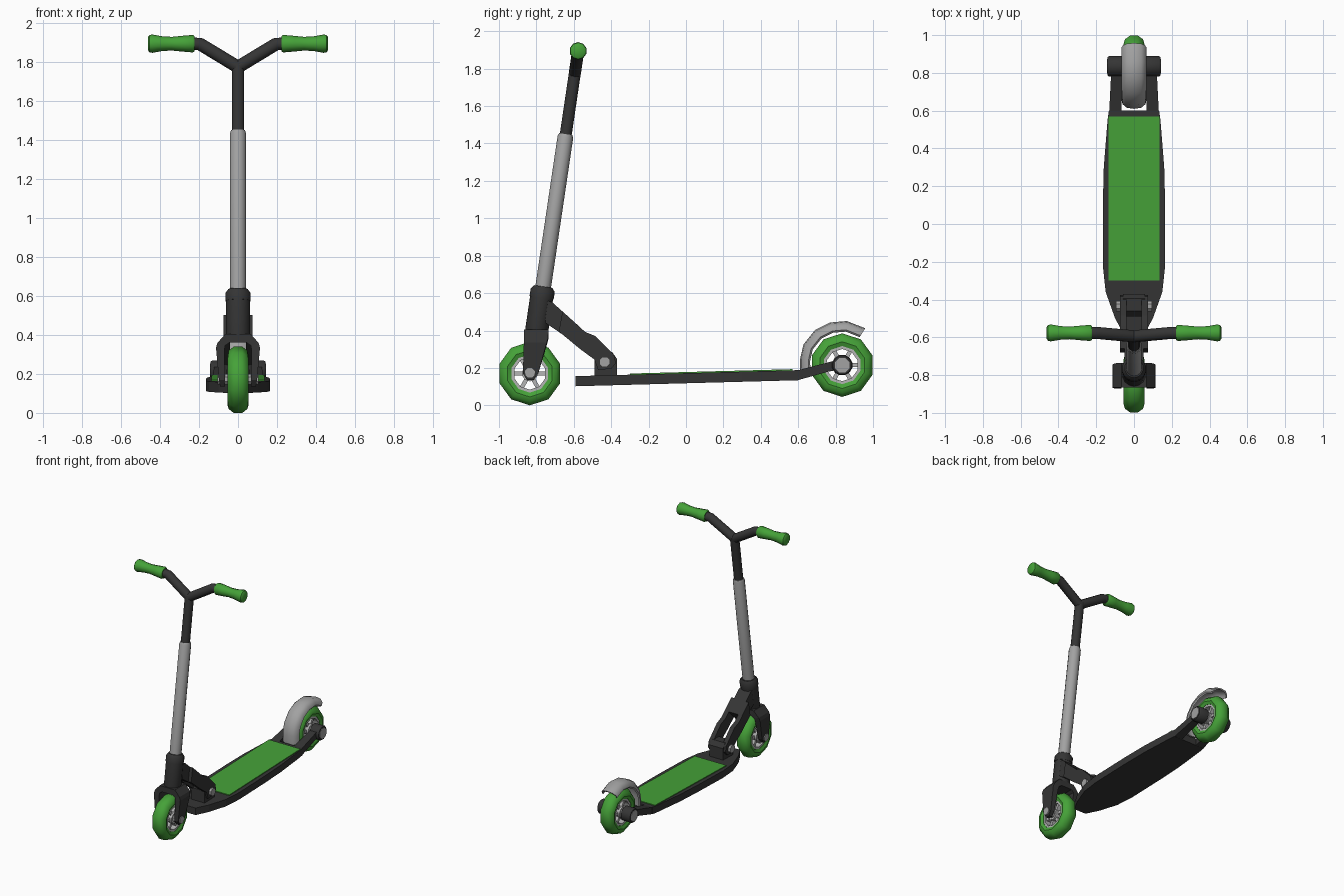
import bpy, math
from mathutils import Vector

if "Cube" in bpy.data.objects:
    bpy.data.objects.remove(bpy.data.objects["Cube"])

def material(name, r, g, b):
    m = bpy.data.materials.new(name)
    m.diffuse_color = (r, g, b, 1)
    m.use_nodes = True
    m.node_tree.nodes["Principled BSDF"].inputs["Base Color"].default_value = m.diffuse_color
    return m

GREEN = material("green", 0.06, 0.36, 0.04)
DARK = material("charcoal", 0.035, 0.035, 0.035)
SILVER = material("silver", 0.36, 0.36, 0.36)
RIM = material("light_metal", 0.46, 0.46, 0.46)

def make(name, verts, faces, mat, smooth=False):
    me = bpy.data.meshes.new(name)
    me.from_pydata([tuple(v) for v in verts], [], faces)
    me.materials.append(mat)
    ob = bpy.data.objects.new(name, me)
    bpy.context.collection.objects.link(ob)
    bpy.ops.object.select_all(action='DESELECT')
    ob.select_set(True)
    bpy.context.view_layer.objects.active = ob
    bpy.ops.object.mode_set(mode='EDIT')
    bpy.ops.mesh.select_all(action='SELECT')
    bpy.ops.mesh.normals_make_consistent(inside=False)
    bpy.ops.object.mode_set(mode='OBJECT')
    if smooth:
        bpy.ops.object.shade_smooth_by_angle(angle=math.radians(40))
    return ob

def loft(name, rings, mat, smooth=False, closed=False, caps=True):
    """Skin a list of equal-sized closed rings of points."""
    n, k = len(rings[0]), len(rings)
    verts = [v for r in rings for v in r]
    faces = []
    for i in range(k if closed else k - 1):
        a, b = i * n, (i + 1) % k * n
        faces += [(a + j, a + (j + 1) % n, b + (j + 1) % n, b + j) for j in range(n)]
    if caps and not closed:
        faces += [tuple(range(n)), tuple(range((k - 1) * n, k * n))]
    return make(name, verts, faces, mat, smooth)

def rod(name, stations, mat, n=12):
    """Round rod through (point, radius) stations; rings mitred at bends."""
    pts = [Vector(p) for p, r in stations]
    rings = []
    for i, (p, r) in enumerate(stations):
        d = (pts[min(i + 1, len(pts) - 1)] - pts[max(i - 1, 0)]).normalized()
        u = Vector((0, 1, 0)) if abs(d.x) > 0.5 else Vector((1, 0, 0))
        u = (u - d * u.dot(d)).normalized()
        w = d.cross(u)
        rings.append([pts[i] + r * (math.cos(t) * u + math.sin(t) * w)
                      for t in (2 * math.pi * (j + 0.5) / n for j in range(n))])
    return loft(name, rings, mat, True)

def prism(name, profile, x0, x1, mat):
    """Extrude a (y, z) profile from x0 to x1."""
    return loft(name, [[(x, y, z) for y, z in profile] for x in (x0, x1)], mat)

def lathe_x(name, profile, y, z, mat, n=10):
    """Spin a closed (x, radius) profile round an x axis, a corner at the top."""
    rings = []
    for i in range(n):
        a = math.pi / 2 + 2 * math.pi * i / n
        rings.append([(x, y + r * math.cos(a), z + r * math.sin(a)) for x, r in profile])
    return loft(name, rings, mat, True, closed=True)

def wheel(name, y, z):
    w = 0.055
    lathe_x(name + "_tyre", [(-0.045, 0.102), (-w, 0.125), (-0.048, 0.15), (-0.022, 0.17),
                             (0.022, 0.17), (0.048, 0.15), (w, 0.125), (0.045, 0.102)], y, z, GREEN)
    lathe_x(name + "_rim", [(-0.042, 0.105), (-0.042, 0.086), (0.042, 0.086), (0.042, 0.105)], y, z, RIM)
    rod(name + "_hub", [((-0.045, y, z), 0.042), ((0.045, y, z), 0.042)], RIM, 10)
    verts, faces = [], []
    for i in range(6):  # spokes
        a = 2 * math.pi * i / 6
        c, s, b = math.cos(a), math.sin(a), len(verts)
        for x in (-0.03, 0.03):
            for r, t in ((0.03, -0.011), (0.09, -0.011), (0.09, 0.011), (0.03, 0.011)):
                verts.append((x, y + r * c - t * s, z + r * s + t * c))
        faces += [(b, b + 1, b + 2, b + 3), (b + 4, b + 5, b + 6, b + 7)]
        faces += [(b + j, b + (j + 1) % 4, b + 4 + (j + 1) % 4, b + 4 + j) for j in range(4)]
    make(name + "_spokes", verts, faces, RIM)

def axis(z):
    """Point on the tilted steering axis at height z."""
    return (0, -0.798 + 0.148 * (z - 0.4), z)

# Wheels
wheel("front_wheel", -0.835, 0.17)
wheel("rear_wheel", 0.835, 0.215)

# Fork: one loft up a leg, over the crown and down the other leg
half = [(0.092, 0.135, 0.066, 0.135, -0.85, -0.815), (0.098, 0.17, 0.066, 0.17, -0.872, -0.79),
        (0.113, 0.335, 0.07, 0.32, -0.867, -0.745), (0.105, 0.36, 0.066, 0.345, -0.865, -0.738),
        (0.065, 0.405, 0.045, 0.36, -0.865, -0.735)]
sections = half + [(-a, b, -c, d, e, f) for a, b, c, d, e, f in reversed(half)]
loft("fork", [[(xo, y0, zo), (xo, y1, zo), (xi, y1, zi), (xi, y0, zi)]
              for xo, zo, xi, zi, y0, y1 in sections], DARK)
rod("front_axle_bolt", [((-0.106, -0.835, 0.172), 0.029), ((0.106, -0.835, 0.172), 0.029)], SILVER, 8)

# Steering column
rod("head_tube", [(axis(0.385), 0.058), (axis(0.4), 0.062), (axis(0.59), 0.062)], DARK, 14)
rod("head_collar", [(axis(0.575), 0.065), (axis(0.615), 0.065), (axis(0.635), 0.05)], DARK, 14)
rod("lower_stem", [(axis(0.6), 0.042), (axis(1.435), 0.042), (axis(1.45), 0.036)], SILVER, 14)
rod("upper_stem", [(axis(1.42), 0.033), (axis(1.79), 0.033)], DARK, 12)

# Handlebar and grips
bar_y = axis(1.895)[1]
for side, s in (("left", 1), ("right", -1)):
    rod(side + "_bar", [(axis(1.775), 0.033), ((s * 0.195, bar_y, 1.893), 0.033),
                        ((s * 0.24, bar_y, 1.895), 0.033)], DARK, 10)
    rod(side + "_grip", [((s * x, bar_y, 1.895), r) for x, r in
        ((0.222, 0.038), (0.232, 0.045), (0.29, 0.04), (0.34, 0.035), (0.39, 0.038),
         (0.44, 0.047), (0.455, 0.044), (0.462, 0.034))], GREEN, 10)

# Folding neck: solid arm splitting into two cheeks round the hinge block
prism("neck_arm", [(-0.77, 0.57), (-0.714, 0.55), (-0.58, 0.43), (-0.64, 0.365), (-0.75, 0.44)],
      -0.05, 0.05, DARK)
for side, s in (("left", 1), ("right", -1)):
    prism(side + "_neck_cheek", [(-0.66, 0.502), (-0.54, 0.393), (-0.484, 0.37), (-0.385, 0.27),
          (-0.375, 0.225), (-0.40, 0.195), (-0.47, 0.19), (-0.49, 0.245), (-0.565, 0.30),
          (-0.68, 0.395)], s * 0.04, s * 0.075, DARK)
prism("hinge_block", [(-0.49, 0.15), (-0.37, 0.15), (-0.37, 0.25), (-0.395, 0.285),
                      (-0.46, 0.285), (-0.49, 0.25)], -0.058, 0.058, DARK)
rod("hinge_bolt", [((-0.094, -0.435, 0.232), 0.03), ((0.094, -0.435, 0.232), 0.03)], SILVER, 8)

# Deck: tapered outline, slightly rising to the back
def top(y):
    return 0.156 + 0.027 * (y + 0.59)

side = [(0.05, -0.59), (0.1, -0.5), (0.15, -0.36), (0.165, -0.22), (0.165, 0.1),
        (0.16, 0.3), (0.14, 0.55), (0.133, 0.6)]
outline = side + [(-x, y) for x, y in reversed(side)]
loft("deck", [[(x, y, top(y) - h) for x, y in outline] for h in (0.054, 0)], DARK)
plate = [(-0.135, -0.3), (0.135, -0.3), (0.135, 0.57), (-0.135, 0.57)]
loft("deck_grip", [[(x, y, top(y) + h) for x, y in plate] for h in (-0.001, 0.006)], GREEN)

# Rear dropout arms, axle caps and bolts
arm = [(0.58, 0.135), (0.6, 0.135), (0.76, 0.18), (0.87, 0.2), (0.87, 0.23),
       (0.8, 0.24), (0.6, 0.188), (0.58, 0.187)]
for side, s in (("left", 1), ("right", -1)):
    rings = [[(s * 0.065, y, z) for y, z in arm],
             [(s * (0.131 - 0.05 * (y - 0.6)), y, z) for y, z in arm]]
    loft(side + "_rear_arm", rings, DARK)
    rod(side + "_axle_cap", [((s * x, 0.835, 0.215), r) for x, r in
                             ((0.065, 0.056), (0.132, 0.056), (0.14, 0.05))], DARK, 12)
    rod(side + "_axle_bolt", [((s * 0.05, 0.835, 0.215), 0.042), ((s * 0.143, 0.835, 0.215), 0.042)], SILVER, 8)

# Rear fender: rounded shell swept round the wheel
arc = [(-0.066, 0.19), (-0.06, 0.212), (-0.038, 0.231), (0, 0.237), (0.038, 0.231), (0.06, 0.212), (0.066, 0.19)]
inner = [(x * 0.88, r - 0.01) for x, r in reversed(arc)]
rings = []
for deg, k in ((190, 0.96), (172, 0.96), (152, 0.99), (128, 1), (106, 1), (84, 1), (58, 0.98)):
    a = math.radians(deg)
    rings.append([(x, 0.835 + r * k * math.cos(a), 0.215 + r * k * math.sin(a)) for x, r in arc + inner])
loft("rear_fender", rings, SILVER, True)
